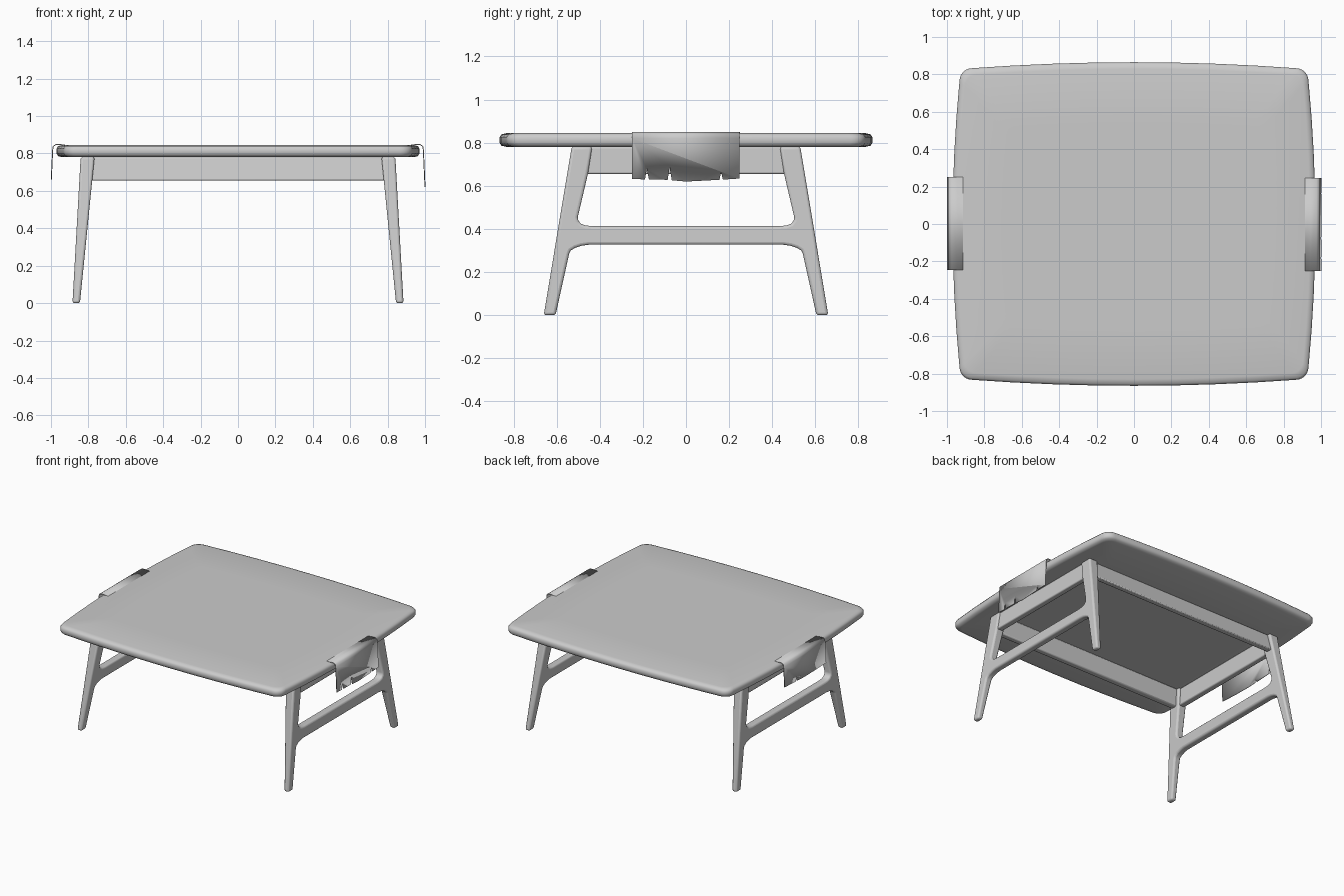
import bpy, bmesh, math
from mathutils import Vector

if "Cube" in bpy.data.objects:
    bpy.data.objects.remove(bpy.data.objects["Cube"])

grey = bpy.data.materials.new("warm grey")
grey.diffuse_color = (0.6, 0.6, 0.6, 1)
grey.use_nodes = True
grey.node_tree.nodes["Principled BSDF"].inputs["Base Color"].default_value = grey.diffuse_color


def make(name, bm, angle=None):
    """Turn a bmesh into a smooth shaded object."""
    bmesh.ops.recalc_face_normals(bm, faces=bm.faces)
    me = bpy.data.meshes.new(name)
    bm.to_mesh(me)
    bm.free()
    me.materials.append(grey)
    ob = bpy.data.objects.new(name, me)
    bpy.context.collection.objects.link(ob)
    bpy.ops.object.select_all(action='DESELECT')
    ob.select_set(True)
    bpy.context.view_layer.objects.active = ob
    if angle is None:
        bpy.ops.object.shade_smooth()
    else:
        bpy.ops.object.shade_smooth_by_angle(angle=math.radians(angle))
    return ob


def bevel(ob, width, segments=3):
    m = ob.modifiers.new("round", 'BEVEL')
    m.width, m.segments, m.limit_method = width, segments, 'ANGLE'
    m.angle_limit = math.radians(40)


# --- table top: bowed sides, round corners, soft rim
quad = [(0.97 - 0.037 * (y / 0.765) ** 2, y) for y in (0, 0.19, 0.38, 0.57)]
quad += [(0.865 + 0.068 * math.cos(a), 0.765 + 0.068 * math.sin(a))
         for a in [math.radians(15 * i) for i in range(7)]]
quad += [(x, 0.865 - 0.032 * (x / 0.865) ** 2) for x in (0.65, 0.43, 0.22, 0)]
half = quad + [(-x, y) for x, y in quad[-2::-1]]
outline = half + [(x, -y) for x, y in half[-2:0:-1]]

bm = bmesh.new()
rings = []
for inset, z in [(0.27, 0.78), (0.03, 0.78), (0.008, 0.786), (0, 0.80), (0, 0.826),
                 (0.008, 0.839), (0.03, 0.845), (0.27, 0.845)]:
    rings.append([bm.verts.new((x * (1 - inset / 0.97), y * (1 - inset / 0.865 * 1.2), z))
                  for x, y in outline])
for a, b in zip(rings, rings[1:]):
    for i in range(len(a)):
        j = (i + 1) % len(a)
        bm.faces.new((a[i], a[j], b[j], b[i]))
bm.faces.new(rings[0])
bm.faces.new(rings[-1])
make("table_top", bm)


# --- side frames: splayed leg pair joined by a filleted stretcher
def x_range(z):
    return 0.845 - 0.10 * z, 0.885 - 0.056 * z


side = [(0.605, 0), (0.66, 0), (0.53, 0.782), (0.435, 0.782), (0.455, 0.655),
        (0.502, 0.455), (0.499, 0.438), (0.487, 0.424), (0.465, 0.416), (0.43, 0.413)]
under = [(0.45, 0.327), (0.485, 0.322), (0.515, 0.312), (0.535, 0.30), (0.542, 0.285)]
frame = side + [(-y, z) for y, z in side[::-1]] + [(-y, z) for y, z in under[::-1]] + under
for s, label in ((1, "right"), (-1, "left")):
    bm = bmesh.new()
    inner = [bm.verts.new((s * x_range(z)[0], y, z)) for y, z in frame]
    outer = [bm.verts.new((s * x_range(z)[1], y, z)) for y, z in frame]
    bm.faces.new(inner)
    bm.faces.new(outer)
    for i in range(len(frame)):
        j = (i + 1) % len(frame)
        bm.faces.new((inner[i], inner[j], outer[j], outer[i]))
    bevel(make(label + "_leg_frame", bm, 40), 0.013)


# --- aprons: leaning boards under the top
def board(name, lower, upper, thick, length, along_x, sign):
    bm = bmesh.new()
    ends = []
    for e in (-length, length):
        pts = [(lower - thick, 0.655), (lower, 0.655), (upper, 0.781), (upper - thick, 0.781)]
        ends.append([bm.verts.new((e, sign * p, z) if along_x else (sign * p, e, z))
                     for p, z in pts])
    for e in ends:
        bm.faces.new(e)
    for i in range(4):
        j = (i + 1) % 4
        bm.faces.new((ends[0][i], ends[0][j], ends[1][j], ends[1][i]))
    bevel(make(name, bm, 40), 0.008, 2)


for s, fb, lr in ((1, "back", "right"), (-1, "front", "left")):
    board(fb + "_apron", 0.53, 0.505, 0.045, 0.79, True, s)
    board(lr + "_apron", 0.835, 0.828, 0.045, 0.47, False, s)

# --- cloth runner: runs over the top and hangs at both ends with torn hems
hems = {1: [(-0.25, 0.632), (-0.19, 0.63), (-0.182, 0.68), (-0.172, 0.63), (-0.085, 0.628),
            (-0.076, 0.688), (-0.066, 0.626), (0, 0.62), (0.155, 0.628), (0.163, 0.665),
            (0.171, 0.629), (0.247, 0.634)],
        -1: [(-0.245, 0.668), (-0.1, 0.662), (0.02, 0.66), (0.1, 0.664), (0.108, 0.69),
             (0.117, 0.664), (0.25, 0.67)]}
bm = bmesh.new()
path = [(0, 0.842), (0.91, 0.842), (0.945, 0.847), (0.975, 0.847), (0.988, 0.838), (0.991, 0.82)]
for s, hem in hems.items():
    y0, y1 = hem[0][0], hem[-1][0]
    rows = [[bm.verts.new((s * x, y, z)) for y in (y0, y1)] for x, z in path]
    for a, b in zip(rows, rows[1:]):
        bm.faces.new((a[0], a[1], b[1], b[0]))
    low = [bm.verts.new((s * (0.991 + (0.82 - z) * 0.045), y, z)) for y, z in hem]
    bm.faces.new(rows[-1] + low[::-1])
bmesh.ops.remove_doubles(bm, verts=bm.verts, dist=0.006)
cloth = make("cloth_runner", bm, 40)
thick = cloth.modifiers.new("thickness", 'SOLIDIFY')
thick.thickness, thick.offset = 0.005, 0
